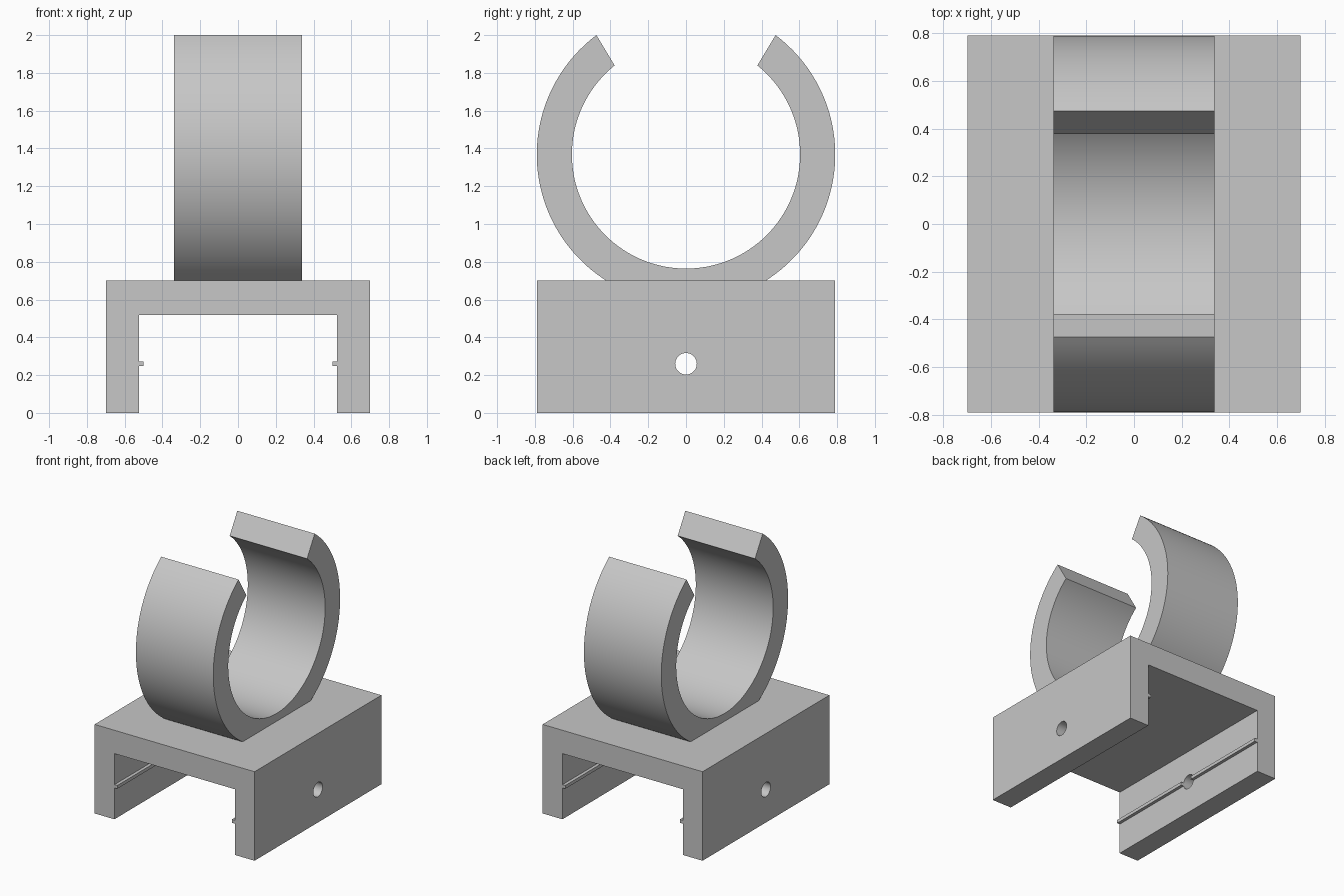
import bpy, bmesh, math
from mathutils import Vector

if "Cube" in bpy.data.objects:
    bpy.data.objects.remove(bpy.data.objects["Cube"])

grey = bpy.data.materials.new("plain_grey")
grey.diffuse_color = (0.57, 0.57, 0.57, 1)
grey.use_nodes = True
grey.node_tree.nodes["Principled BSDF"].inputs["Base Color"].default_value = grey.diffuse_color


def prism(name, points, axis, half):
    """Extrude a closed profile symmetrically along an axis vector."""
    bm = bmesh.new()
    off = Vector(axis) * half
    face = bm.faces.new([bm.verts.new(Vector(p) - off) for p in points])
    ext = bmesh.ops.extrude_face_region(bm, geom=[face])
    moved = [v for v in ext["geom"] if isinstance(v, bmesh.types.BMVert)]
    bmesh.ops.translate(bm, verts=moved, vec=off * 2)
    bmesh.ops.recalc_face_normals(bm, faces=bm.faces)
    mesh = bpy.data.meshes.new(name)
    bm.to_mesh(mesh)
    bm.free()
    obj = bpy.data.objects.new(name, mesh)
    bpy.context.collection.objects.link(obj)
    mesh.materials.append(grey)
    return obj


def smooth(obj):
    bpy.ops.object.select_all(action='DESELECT')
    obj.select_set(True)
    bpy.context.view_layer.objects.active = obj
    bpy.ops.object.shade_smooth_by_angle(angle=math.radians(30))


# Channel base: half profile with the small inner ridge, mirrored in x
W, WALL, RIDGE, TOP = 0.6975, 0.525, 0.5, 0.702
half = [(W, TOP), (W, 0), (WALL, 0), (WALL, 0.247), (RIDGE, 0.247),
        (RIDGE, 0.273), (WALL, 0.273), (WALL, 0.518)]
profile = half + [(-x, z) for x, z in reversed(half)]
base = prism("channel_base", [(x, 0, z) for x, z in profile], (0, 1, 0), 0.79)

# Cross hole through both side walls
HOLE_R, HOLE_Z, N = 0.057, 0.26, 48
circle = [(0, HOLE_R * math.cos(2 * math.pi * i / N),
           HOLE_Z + HOLE_R * math.sin(2 * math.pi * i / N)) for i in range(N)]
cutter = prism("hole_cutter", circle, (1, 0, 0), 1.0)
cut = base.modifiers.new("cross_hole", 'BOOLEAN')
cut.operation, cut.object, cut.solver = 'DIFFERENCE', cutter, 'EXACT'
bpy.context.view_layer.objects.active = base
base.select_set(True)
bpy.ops.object.modifier_apply(modifier=cut.name)
bpy.data.objects.remove(cutter)
smooth(base)

# Open clip ring: outer arcs, flat foot on the base, inner arc
CZ, R_OUT, R_IN = 1.368, 0.79, 0.604


def arc(r, start, end, n):
    return [(0, r * math.sin(a), CZ - r * math.cos(a))
            for a in (start + (end - start) * i / n for i in range(n + 1))]


foot = math.acos((CZ - TOP) / R_OUT)           # angles measured from straight down
tip_out = math.pi - math.acos((2.0 - CZ) / R_OUT)
tip_in = math.pi - math.asin(0.378 / R_IN)
outer = arc(R_OUT, foot, tip_out, 48)
inner = arc(R_IN, tip_in, -tip_in, 110)
other = [(0, -y, z) for _, y, z in reversed(outer)]
ring = prism("clip_ring", outer + inner + other, (1, 0, 0), 0.3375)
smooth(ring)
